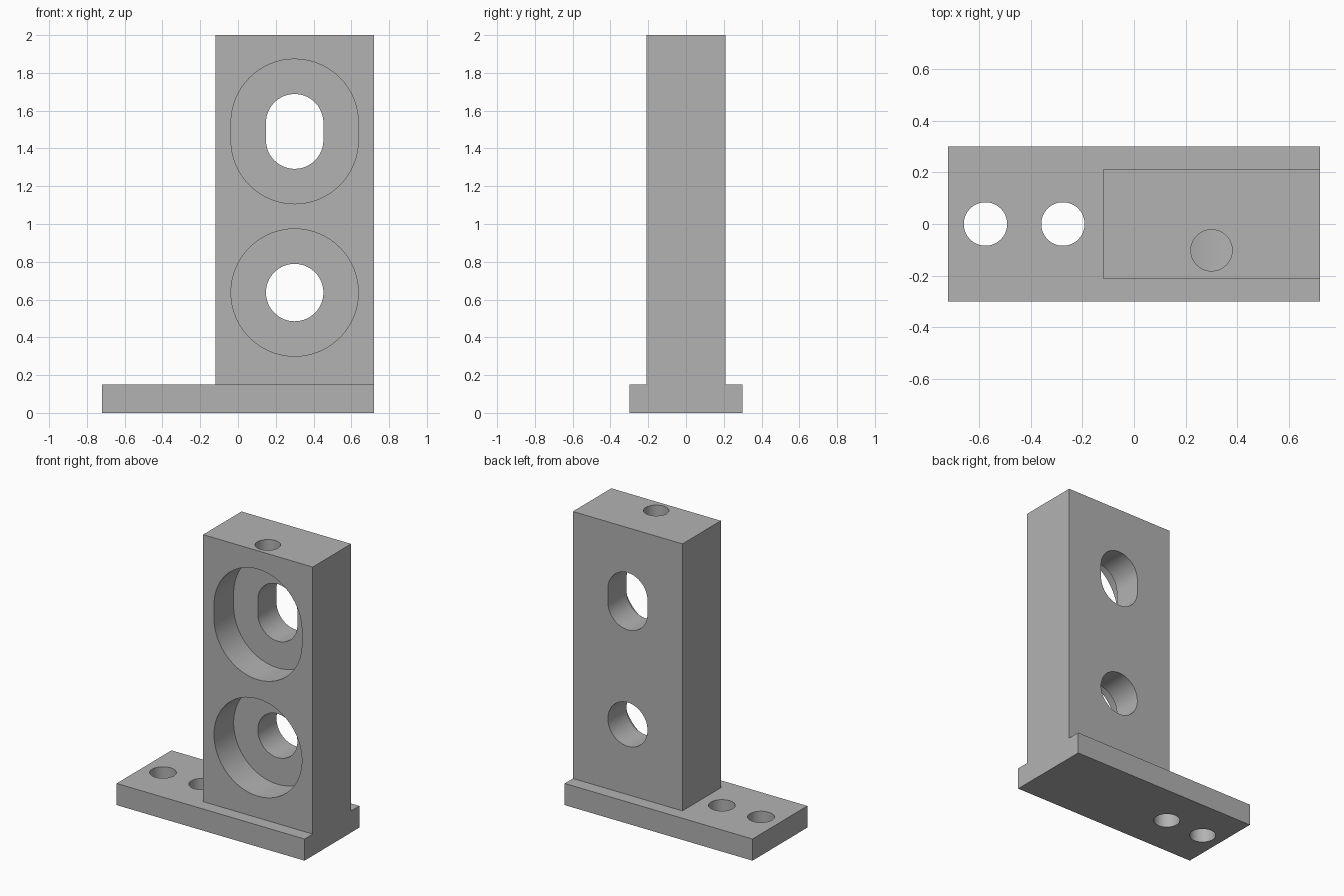
import bpy, bmesh, math
from mathutils import Matrix, Vector

if "Cube" in bpy.data.objects:
    bpy.data.objects.remove(bpy.data.objects["Cube"], do_unlink=True)

steel = bpy.data.materials.new("plain_grey")
steel.use_nodes = True
GREY = (0.448, 0.448, 0.448, 1)
steel.diffuse_color = GREY
steel.node_tree.nodes["Principled BSDF"].inputs["Base Color"].default_value = GREY


def prism(name, outline, depth, matrix):
    """Extrude a closed 2D outline along local z, then place it."""
    bm = bmesh.new()
    face = bm.faces.new([bm.verts.new((u, v, 0)) for u, v in outline])
    ext = bmesh.ops.extrude_face_region(bm, geom=[face])["geom"]
    bmesh.ops.translate(bm, vec=(0, 0, depth),
                        verts=[g for g in ext if isinstance(g, bmesh.types.BMVert)])
    bmesh.ops.recalc_face_normals(bm, faces=bm.faces)
    bmesh.ops.transform(bm, matrix=matrix, verts=bm.verts)
    mesh = bpy.data.meshes.new(name)
    bm.to_mesh(mesh)
    bm.free()
    mesh.materials.append(steel)
    obj = bpy.data.objects.new(name, mesh)
    bpy.context.collection.objects.link(obj)
    return obj


def box(name, lo, hi):
    (x0, y0, z0), (x1, y1, z1) = lo, hi
    outline = [(x0, y0), (x1, y0), (x1, y1), (x0, y1)]
    return prism(name, outline, z1 - z0, Matrix.Translation((0, 0, z0)))


def slot(radius, half_straight=0, steps=32):
    """Circle outline, stretched into an upright slot when half_straight > 0."""
    pts = []
    for side in (0, 1):
        shift = -half_straight if side else half_straight
        count = steps + 1 if half_straight else steps
        for i in range(count):
            a = math.pi * (side + i / steps)
            pts.append((radius * math.cos(a), radius * math.sin(a) + shift))
    return pts


def front_cut(name, z, outline, y0, y1):
    # local z points to -y, so the cutter starts at its rear end
    m = Matrix.Translation((0.3, y1, z)) @ Matrix.Rotation(math.pi / 2, 4, 'X')
    return prism(name, outline, y1 - y0, m)


def boolean(target, other, operation):
    mod = target.modifiers.new(other.name, 'BOOLEAN')
    mod.object, mod.operation, mod.solver = other, operation, 'EXACT'
    bpy.context.view_layer.update()
    graph = bpy.context.evaluated_depsgraph_get()
    result = bpy.data.meshes.new_from_object(target.evaluated_get(graph))
    target.modifiers.clear()
    target.data = result
    bpy.data.objects.remove(other, do_unlink=True)


# Foot plate and upright block fused into one bracket
bracket = box("mounting_bracket", (-0.72, -0.3, 0), (0.72, 0.3, 0.15))
upright = box("upright", (-0.12, -0.21, 0.05), (0.72, 0.21, 2))
boolean(bracket, upright, 'UNION')

# Round lower bore and slotted upper bore, each with a wide front recess
for name, z, stretch in (("lower", 0.637, 0), ("upper", 1.49, 0.046)):
    boolean(bracket, front_cut(name + "_recess", z, slot(0.337, stretch), -0.4, 0.005), 'DIFFERENCE')
    boolean(bracket, front_cut(name + "_bore", z, slot(0.152, stretch), -0.1, 0.4), 'DIFFERENCE')

# Vertical hole from the top into the upper recess
top_hole = prism("top_hole", slot(0.08), 0.6, Matrix.Translation((0.3, -0.102, 1.5)))
boolean(bracket, top_hole, 'DIFFERENCE')

# Screw holes through the foot
for x in (-0.575, -0.275):
    hole = prism("foot_hole", slot(0.084), 0.4, Matrix.Translation((x, 0, -0.1)))
    boolean(bracket, hole, 'DIFFERENCE')

# Smooth bores, crisp edges
bpy.ops.object.select_all(action='DESELECT')
bracket.select_set(True)
bpy.context.view_layer.objects.active = bracket
bpy.ops.object.shade_smooth_by_angle(angle=math.radians(30))
